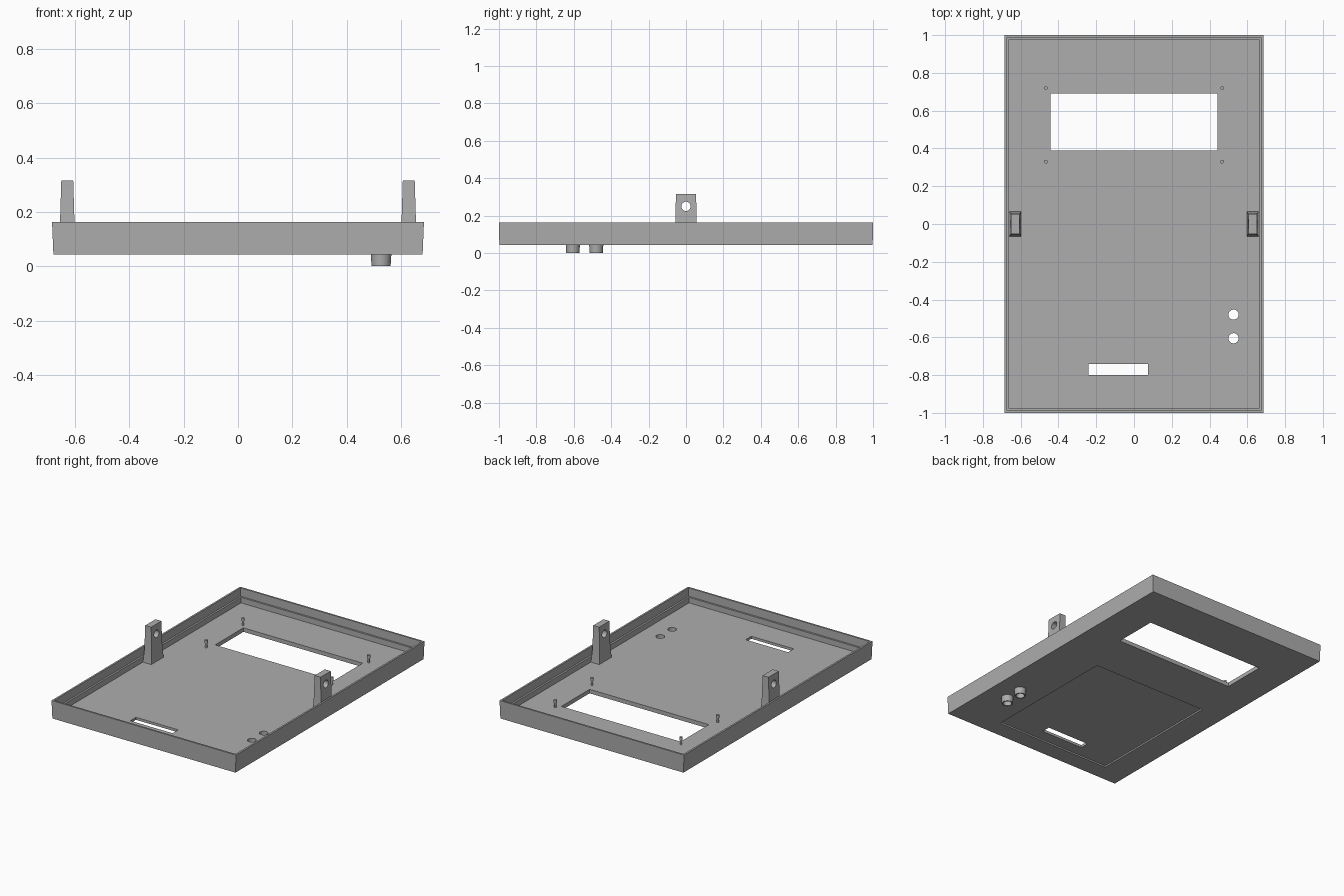
import bpy, bmesh
from math import radians
from mathutils import Matrix

old = bpy.data.objects.get("Cube")
if old:
    bpy.data.objects.remove(old, do_unlink=True)

grey = bpy.data.materials.new("plain grey")
grey.use_nodes = True
COLOUR = (0.42, 0.42, 0.42, 1)
grey.diffuse_color = COLOUR
grey.node_tree.nodes["Principled BSDF"].inputs["Base Color"].default_value = COLOUR

BASE, FLOOR, RIM = 0.043, 0.07, 0.163


def make(name, bm):
    bmesh.ops.recalc_face_normals(bm, faces=bm.faces)
    mesh = bpy.data.meshes.new(name)
    bm.to_mesh(mesh)
    bm.free()
    ob = bpy.data.objects.new(name, mesh)
    bpy.context.collection.objects.link(ob)
    mesh.materials.append(grey)
    return ob


def rings(name, levels, cx=0, cy=0):
    """Join rectangular rings (half x, half y, z) and cap both ends."""
    bm = bmesh.new()
    loops = [[bm.verts.new((cx + sx * hx, cy + sy * hy, z))
              for sx, sy in ((-1, -1), (1, -1), (1, 1), (-1, 1))]
             for hx, hy, z in levels]
    for a, b in zip(loops, loops[1:]):
        for i in range(4):
            j = (i + 1) % 4
            bm.faces.new((a[i], a[j], b[j], b[i]))
    bm.faces.new(loops[0][::-1])
    bm.faces.new(loops[-1])
    return make(name, bm)


def box(name, x0, x1, y0, y1, z0, z1):
    hx, hy = (x1 - x0) / 2, (y1 - y0) / 2
    return rings(name, [(hx, hy, z0), (hx, hy, z1)], (x0 + x1) / 2, (y0 + y1) / 2)


def cylinder(name, r0, r1, z0, z1, x=0, y=0, sides=32):
    bm = bmesh.new()
    bmesh.ops.create_cone(bm, cap_ends=True, segments=sides, radius1=r0, radius2=r1,
                          depth=z1 - z0, matrix=Matrix.Translation((x, y, (z0 + z1) / 2)))
    return make(name, bm)


def cut(ob, cutter):
    cutter.hide_render = True
    mod = ob.modifiers.new("cut", "BOOLEAN")
    mod.operation, mod.solver, mod.object = "DIFFERENCE", "EXACT", cutter
    bpy.context.view_layer.objects.active = ob
    bpy.ops.object.modifier_apply(modifier=mod.name)
    bpy.data.objects.remove(cutter, do_unlink=True)


def smooth(ob):
    bpy.ops.object.select_all(action="DESELECT")
    ob.select_set(True)
    bpy.context.view_layer.objects.active = ob
    bpy.ops.object.shade_smooth_by_angle(angle=radians(35))


# Tray with a stepped rim
tray = rings("tray", [
    (0.68, 0.998, BASE), (0.685, 1.0, RIM), (0.673, 0.988, RIM),
    (0.673, 0.988, 0.107), (0.661, 0.976, 0.107), (0.661, 0.976, FLOOR)])

# Display window, slot and shallow recess underneath
cut(tray, box("window_cutter", -0.443, 0.443, 0.39, 0.69, 0, 0.1))
cut(tray, box("recess_cutter", -0.503, 0.354, -0.88, 0.062, 0, BASE + 0.01))
cut(tray, box("slot_cutter", -0.24, 0.075, -0.8, -0.74, 0, 0.1))

# Button sleeves below the floor
for i, y in enumerate((-0.48, -0.605)):
    cut(tray, cylinder("hole_cutter", 0.027, 0.027, 0, 0.1, 0.527, y))
    sleeve = cylinder(f"button_sleeve_{i + 1}", 0.035, 0.038, 0, BASE + 0.002, 0.527, y)
    cut(sleeve, cylinder("hole_cutter", 0.027, 0.027, -0.05, 0.1, 0.527, y))
    smooth(sleeve)

# Side lugs with a flared foot and a cross hole
for side, s in (("left", 1), ("right", -1)):
    lug = rings(side + "_lug", [(0.031, 0.066, FLOOR - 0.005), (0.027, 0.057, 0.15),
                                (0.022, 0.054, 0.315)], s * 0.629)
    hole = cylinder("lug_hole_cutter", 0.025, 0.025, -0.1, 0.1)
    hole.matrix_world = (Matrix.Translation((s * 0.629, 0, 0.25))
                         @ Matrix.Rotation(radians(90), 4, "Y"))
    bpy.context.view_layer.update()
    cut(lug, hole)
    smooth(lug)

# Mounting pins around the window
for side, x in (("left", 0.467), ("right", -0.467)):
    for end, y in (("back", 0.72), ("front", 0.33)):
        smooth(cylinder(f"{end}_{side}_pin", 0.007, 0.007, FLOOR - 0.005, 0.1, x, y, 16))
        smooth(cylinder(f"{end}_{side}_pin_head", 0.01, 0.01, 0.1, 0.12, x, y, 16))
